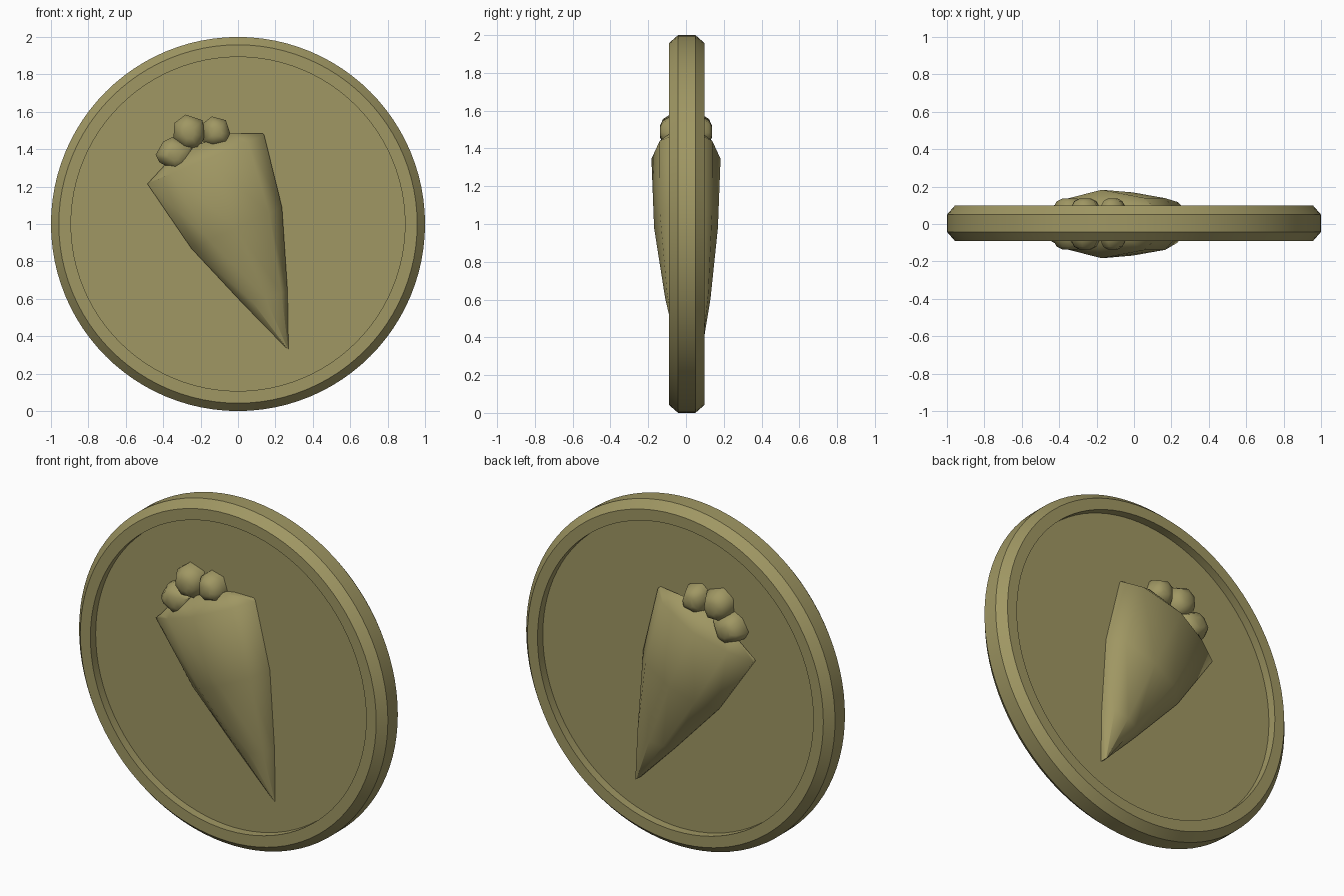
import bpy, bmesh, math

cube = bpy.data.objects.get("Cube")
if cube:
    bpy.data.objects.remove(cube, do_unlink=True)

gold = bpy.data.materials.new("old_gold")
gold.use_nodes = True
COLOR = (0.35, 0.31, 0.125, 1)
gold.diffuse_color = COLOR
gold.node_tree.nodes["Principled BSDF"].inputs["Base Color"].default_value = COLOR


def loft(name, rings, angle):
    """Skin equal-length rings of points, cap both ends, smooth below angle."""
    bm = bmesh.new()
    loops = [[bm.verts.new(p) for p in ring] for ring in rings]
    n = len(loops[0])
    for a, b in zip(loops, loops[1:]):
        for i in range(n):
            j = (i + 1) % n
            bm.faces.new((a[i], a[j], b[j], b[i]))
    bm.faces.new(loops[0])
    bm.faces.new(loops[-1])
    bmesh.ops.recalc_face_normals(bm, faces=bm.faces)
    mesh = bpy.data.meshes.new(name)
    bm.to_mesh(mesh)
    bm.free()
    obj = bpy.data.objects.new(name, mesh)
    bpy.context.collection.objects.link(obj)
    mesh.materials.append(gold)
    bpy.ops.object.select_all(action="DESELECT")
    obj.select_set(True)
    bpy.context.view_layer.objects.active = obj
    bpy.ops.object.shade_smooth_by_angle(angle=math.radians(angle))
    return obj


# Coin: chamfered rim with a recessed face on both sides
CENTER_Y, SEGMENTS = 0.004, 96
half = [(0.893, 0.045), (0.893, 0.094), (0.958, 0.094), (1.0, 0.046)]
profile = [(r, -y) for r, y in half] + [(r, y) for r, y in reversed(half)]
turn = [2 * math.pi * i / SEGMENTS for i in range(SEGMENTS)]
loft("coin", [[(r * math.cos(a), CENTER_Y + y, 1 + r * math.sin(a)) for a in turn]
              for r, y in profile], 30)

# Carrot root: rows from the crown to the tip, each seen from left to right
ACROSS = (0, 0.2, 0.5, 0.86, 1)


def root_row(left, right, depths, back=1.0):
    pts = [(left[0] + (right[0] - left[0]) * t, left[1] + (right[1] - left[1]) * t)
           for t in ACROSS]
    return both_sides(pts, depths, back)


def both_sides(pts, depths, back=1.0):
    front = [(x, -d, z) for (x, z), d in zip(pts, depths)]
    rear = [(x, d * back, z) for (x, z), d in zip(pts, depths)]
    return front + rear[::-1]


crown = [(-0.47, 1.23), (-0.35, 1.36), (-0.2, 1.43), (-0.04, 1.485), (0.13, 1.485)]
loft("carrot_root", [
    both_sides(crown, (0.05, 0.08, 0.09, 0.08, 0.05)),
    root_row((-0.485, 1.215), (0.14, 1.475), (0.07, 0.135, 0.183, 0.14, 0.06)),
    root_row((-0.25, 0.87), (0.235, 1.09), (0.06, 0.14, 0.169, 0.138, 0.06)),
    root_row((0.03, 0.57), (0.265, 0.64), (0.05, 0.09, 0.11, 0.1, 0.05), 1.18),
    root_row((0.255, 0.34), (0.27, 0.33), (0.04, 0.045, 0.045, 0.045, 0.04), 1.9),
], 60)

# Leaf buds: rounded lumps passing through the coin
BUD_PROFILE = ((0.137, 0.35), (0.122, 0.7), (0.075, 1.0))
buds = {
    "leaf_bud_outer": [(-0.44, 1.37), (-0.40, 1.44), (-0.35, 1.465), (-0.23, 1.41),
                       (-0.27, 1.30), (-0.33, 1.28), (-0.42, 1.33)],
    "leaf_bud_middle": [(-0.34, 1.54), (-0.28, 1.585), (-0.19, 1.555), (-0.175, 1.47),
                        (-0.21, 1.40), (-0.29, 1.40), (-0.345, 1.46)],
    "leaf_bud_inner": [(-0.185, 1.54), (-0.14, 1.575), (-0.065, 1.555), (-0.04, 1.48),
                       (-0.05, 1.43), (-0.14, 1.41), (-0.185, 1.44)],
}
for name, outline in buds.items():
    cx = sum(p[0] for p in outline) / len(outline)
    cz = sum(p[1] for p in outline) / len(outline)
    steps = [(-y, s) for y, s in BUD_PROFILE] + [(y, s) for y, s in reversed(BUD_PROFILE)]
    loft(name, [[(cx + (x - cx) * s, y, cz + (z - cz) * s) for x, z in outline]
                for y, s in steps], 65)
